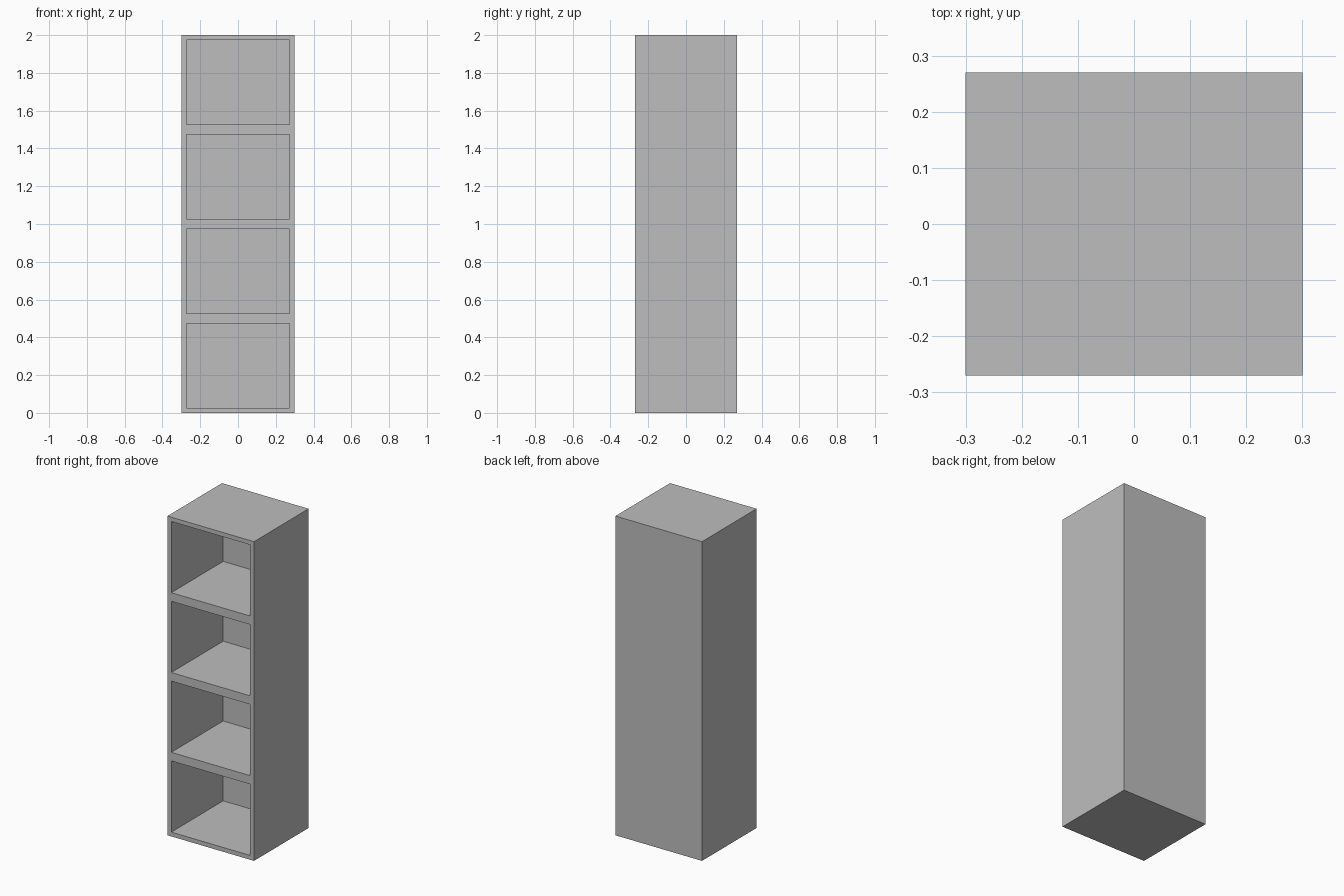
import bpy
import bmesh
from mathutils import Vector

WIDTH, DEPTH, HEIGHT = 0.60, 0.54, 2.0
BAYS = 4
BOARD = 0.027

default = bpy.data.objects.get("Cube")
if default:
    bpy.data.objects.remove(default, do_unlink=True)

# Plain grey finish
grey = bpy.data.materials.new("light_grey")
grey.use_nodes = True
colour = (0.515, 0.515, 0.515, 1.0)
grey.diffuse_color = colour
grey.node_tree.nodes["Principled BSDF"].inputs["Base Color"].default_value = colour

# Solid cabinet block standing on the floor
bm = bmesh.new()
bmesh.ops.create_cube(bm, size=1.0)
bmesh.ops.scale(bm, vec=(WIDTH, DEPTH, HEIGHT), verts=bm.verts)
bmesh.ops.translate(bm, vec=(0, 0, HEIGHT / 2), verts=bm.verts)

# Divide the height into equal bays
for i in range(1, BAYS):
    bmesh.ops.bisect_plane(
        bm, geom=bm.verts[:] + bm.edges[:] + bm.faces[:],
        plane_co=(0, 0, HEIGHT * i / BAYS), plane_no=(0, 0, 1))

# Frame each bay on the front and push its opening back to the rear panel
bm.normal_update()
fronts = [f for f in bm.faces if f.normal.y < -0.9]
bmesh.ops.inset_individual(bm, faces=fronts, thickness=BOARD, use_even_offset=True)
for face in fronts:
    rear = bmesh.ops.extrude_discrete_faces(bm, faces=[face])["faces"][0]
    bmesh.ops.translate(bm, vec=Vector((0, DEPTH - BOARD, 0)), verts=rear.verts)

bmesh.ops.recalc_face_normals(bm, faces=bm.faces)
mesh = bpy.data.meshes.new("open_shelf_cabinet")
bm.to_mesh(mesh)
bm.free()
mesh.materials.append(grey)
cabinet = bpy.data.objects.new("open_shelf_cabinet", mesh)
bpy.context.collection.objects.link(cabinet)
